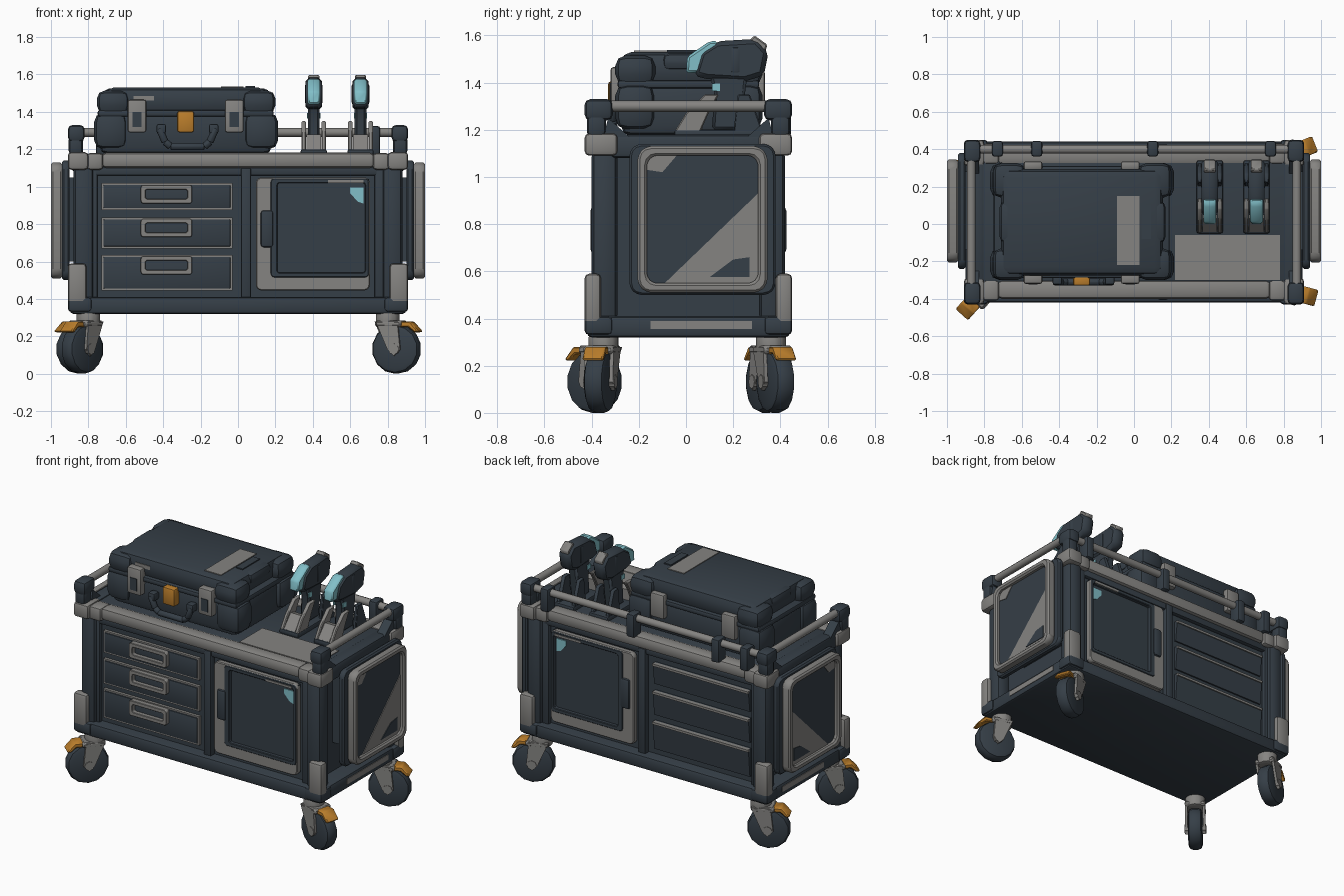
import bpy, bmesh, math
from mathutils import Matrix, Vector

cube = bpy.data.objects.get("Cube")
if cube:
    bpy.data.objects.remove(cube, do_unlink=True)


def material(name, rgb):
    m = bpy.data.materials.new(name)
    m.use_nodes = True
    m.diffuse_color = (*rgb, 1)
    m.node_tree.nodes["Principled BSDF"].inputs["Base Color"].default_value = (*rgb, 1)
    return m


DARK = material("dark slate", (.036, .049, .063))
GREY = material("worn grey", (.235, .23, .22))
ORANGE = material("orange", (.5, .21, .025))
CYAN = material("cyan", (.22, .52, .58))
MID_Y = .01
made = []


def finish(name, bm, mat, bevel=0, segs=2, matrix=None):
    bmesh.ops.recalc_face_normals(bm, faces=bm.faces[:])
    if bevel:
        sharp = [e for e in bm.edges if len(e.link_faces) == 2 and e.calc_face_angle() > .5]
        bmesh.ops.bevel(bm, geom=sharp, offset=bevel, segments=segs, profile=.5,
                        affect='EDGES', clamp_overlap=True)
    if matrix:
        bm.transform(matrix)
    me = bpy.data.meshes.new(name)
    bm.to_mesh(me)
    bm.free()
    me.materials.append(mat)
    ob = bpy.data.objects.new(name, me)
    bpy.context.collection.objects.link(ob)
    made.append(ob)
    return ob


def box(name, x, y, z, mat, bevel=0, segs=2, matrix=None):
    bm = bmesh.new()
    bmesh.ops.create_cube(bm, size=1)
    for v in bm.verts:
        v.co = [(r[0] + r[1]) / 2 + c * (r[1] - r[0]) for r, c in zip((x, y, z), v.co)]
    return finish(name, bm, mat, bevel, segs, matrix)


def place(axis, a, b, w):
    return {'x': (w, a, b), 'y': (a, w, b), 'z': (a, b, w)}[axis]


def prism(name, axis, pts, w, mat, bevel=0, matrix=None):
    bm = bmesh.new()
    lo, hi = [[bm.verts.new(place(axis, *p, k)) for p in pts] for k in w]
    bm.faces.new(lo)
    bm.faces.new(hi)
    for i in range(len(pts)):
        j = (i + 1) % len(pts)
        bm.faces.new((lo[i], lo[j], hi[j], hi[i]))
    return finish(name, bm, mat, bevel, 1, matrix)


def rounded(u, v, r, n=4):
    pts = []
    for k, (a, b) in enumerate(((1, 1), (0, 1), (0, 0), (1, 0))):
        for i in range(n):
            t = math.pi / 2 * (k + i / (n - 1))
            pts.append((u[a] + r * (math.cos(t) + 1 - 2 * a), v[b] + r * (math.sin(t) + 1 - 2 * b)))
    return pts


def ring(name, axis, outer, inner, r, w, mat, bevel=0):
    bm = bmesh.new()
    loops = [[bm.verts.new(place(axis, *p, k)) for p in rounded(*rect, rad)]
             for rect, rad, k in ((outer, r, w[0]), (outer, r, w[1]),
                                  (inner, r * .7, w[1]), (inner, r * .7, w[0]))]
    for a, b in zip(loops, loops[1:] + loops[:1]):
        for i in range(len(a)):
            j = (i + 1) % len(a)
            bm.faces.new((a[i], a[j], b[j], b[i]))
    return finish(name, bm, mat, bevel, 1)


def tube(name, a, b, r, mat, sides=10, bevel=0, matrix=None):
    a, b = Vector(a), Vector(b)
    bm = bmesh.new()
    bmesh.ops.create_cone(bm, cap_ends=True, segments=sides, radius1=r, radius2=r, depth=(b - a).length)
    bm.transform(Matrix.Translation((a + b) / 2) @ (b - a).to_track_quat('Z', 'Y').to_matrix().to_4x4())
    return finish(name, bm, mat, bevel, 2, matrix)


def mirror(ob, axis, name):
    bm = bmesh.new()
    bm.from_mesh(ob.data)
    for v in bm.verts:
        if axis == 'x':
            v.co.x = -v.co.x
        else:
            v.co.y = 2 * MID_Y - v.co.y
    return finish(name, bm, ob.data.materials[0])


# Cabinet core, base and worktop
box("cabinet_core", (-.79, .79), (-.345, .365), (.33, 1.15), DARK)
box("base_tray", (-.9, .9), (-.42, .44), (.32, .41), DARK, .02)
box("worktop", (-.87, .87), (-.38, .4), (1.09, 1.17), DARK, .02)
box("worktop_worn_patch", (.22, .78), (-.3, -.06), (1.168, 1.174), GREY)
for s, side in ((1, "left"), (-1, "right")):
    box(side + "_base_scuff", sorted((s * .899, s * .904)), (-.15, .28), (.355, .39), GREY)

# Corner posts with brackets, caps and handle uprights
for part in (
    box("front_post", (.77, .88), (-.4, -.29), (.38, 1.12), DARK, .035),
    box("front_foot_bracket", (.81, .91), (-.43, -.36), (.37, .59), GREY, .02),
    box("front_foot_block", (.78, .91), (-.43, -.31), (.33, .41), DARK, .02),
    box("front_top_block", (.8, .91), (-.43, -.29), (1.09, 1.185), GREY, .02),
    box("front_top_clamp", (.72, .81), (-.41, -.3), (1.09, 1.18), GREY, .02),
    box("front_handle_upright", (.83, .905), (-.42, -.34), (1.17, 1.27), DARK, .02),
    box("front_handle_knuckle", (.82, .91), (-.43, -.31), (1.24, 1.33), DARK, .025),
    prism("front_handle_brace", 'x', ((-.35, 1.17), (-.24, 1.17), (-.33, 1.25)), (.83, .89), DARK),
):
    back = mirror(part, 'y', part.name.replace("front", "back"))
    for p in (part, back):
        mirror(p, 'x', "right_" + p.name)

# Edge bars and rails
bar = box("front_edge_bar", (-.73, .73), (-.4, -.3), (1.1, 1.182), GREY, .025)
mirror(bar, 'y', "back_edge_bar")
tube("back_rail", (-.84, .4, 1.29), (.84, .4, 1.29), .024, GREY)
for x in (-.73, -.52, .1, .73):
    box("rail_clamp", (x - .03, x + .03), (.36, .445), (1.17, 1.325), DARK, .015)
for s in (1, -1):
    tube("side_rail", (s * .87, -.34, 1.3), (s * .87, .36, 1.3), .024, GREY)
    box("side_top_beam", sorted((s * .8, s * .89)), (-.32, .34), (1.08, 1.18), DARK, .02)

# Face frame, on front and back
for part in (
    box("front_frame_side", (-.79, -.75), (-.375, -.34), (.4, 1.1), DARK, .01),
    box("front_frame_edge", (.73, .79), (-.375, -.34), (.4, 1.1), DARK, .01),
    box("front_divider", (.015, .07), (-.385, -.34), (.4, 1.1), DARK, .01),
    box("front_header", (-.77, .77), (-.375, -.34), (1.06, 1.11), DARK, .01),
):
    mirror(part, 'y', part.name.replace("front", "back"))

# Drawers: handles at the front, plain panels with ledges at the back
for z0, z1 in ((.445, .635), (.67, .835), (.875, 1.02)):
    box("drawer_edge", (-.73, -.03), (-.364, -.34), (z0, z1), GREY)
    box("drawer_face", (-.72, -.04), (-.372, -.35), (z0 + .01, z1 - .01), DARK, .006)
    hz = z1 - .105 if z1 < 1 else z1 - .11
    ring("drawer_handle", 'y', ((-.52, -.245), (hz, hz + .1)), ((-.495, -.27), (hz + .025, hz + .075)),
         .015, (-.4, -.365), GREY, .006)
    prism("back_drawer", 'x', ((.36, z0), (.375, z0), (.39, z1 - .015), (.36, z1)), (-.73, -.03), DARK)
    box("back_drawer_ledge", (-.73, -.03), (.365, .397), (z1 - .02, z1 - .005), GREY)

# Cupboard doors, front and back
for part in (
    box("front_door_panel", (.12, .7), (-.37, -.34), (.46, 1.04), DARK),
    ring("front_door_frame", 'y', ((.095, .705), (.445, 1.05)), ((.195, .69), (.53, 1.035)),
         .03, (-.39, -.35), GREY, .01),
    ring("front_door_rim", 'y', ((.175, .7), (.515, 1.045)), ((.21, .68), (.54, 1.02)),
         .02, (-.395, -.36), DARK, .006),
    box("front_door_grip", (.12, .19), (-.405, -.37), (.675, .875), DARK, .02),
    box("front_door_scuff", (.48, .67), (-.399, -.39), (1.02, 1.035), GREY),
    prism("front_door_label", 'y', ((.6, .995), (.67, .995), (.67, .91), (.64, .92), (.6, .965)),
          (-.376, -.369), CYAN),
):
    mirror(part, 'y', part.name.replace("front", "back"))

# Framed side panels
for part in (
    box("left_panel_mount", (.78, .94), (-.14, .28), (.6, 1.05), DARK),
    ring("left_panel_back_frame", 'x', ((-.24, .38), (.5, 1.14)), ((-.16, .3), (.58, 1.06)), .05,
         (.9, .94), DARK, .01),
    prism("left_panel_core", 'x', rounded((-.19, .33), (.52, 1.12), .05), (.93, .972), DARK),
    ring("left_panel_frame", 'x', ((-.205, .345), (.51, 1.13)), ((-.165, .305), (.55, 1.09)), .055,
         (.94, 1), GREY, .012),
    prism("left_panel_worn_half", 'x', ((-.09, .55), (.305, .55), (.305, .93)), (.97, .976), GREY),
    prism("left_panel_notch", 'x', ((.1, .575), (.27, .575), (.27, .66), (.2, .65)), (.972, .98), DARK),
    prism("left_panel_corner_scuff", 'x', ((-.165, 1.09), (-.04, 1.09), (-.1, 1.02), (-.165, 1.03)),
          (.97, .976), GREY),
):
    mirror(part, 'x', part.name.replace("left", "right"))


# Swivel casters, each turned its own way
def caster(x, y, yaw):
    m = Matrix.Translation((x, y, 0)) @ Matrix.Rotation(math.radians(yaw), 4, 'Z')
    tube("caster_swivel", (0, 0, .25), (0, 0, .33), .065, GREY, 12, .01, m)
    tube("caster_wheel", (.05, -.045, .132), (.05, .045, .132), .132, DARK, 14, .028, m)
    tube("caster_axle", (.05, -.068, .132), (.05, .068, .132), .03, GREY, 8, 0, m)
    box("caster_bridge", (-.05, .09), (-.065, .065), (.25, .285), GREY, .01, 1, m)
    for s in (-1, 1):
        prism("caster_fork", 'y', ((-.05, .28), (.07, .28), (.085, .13), (.05, .095), (.015, .13)),
              (s * .048, s * .064), GREY, 0, m)
    prism("caster_brake", 'y', ((.075, .28), (.135, .28), (.185, .225), (.16, .22), (.125, .25), (.075, .25)),
          (-.045, .045), ORANGE, .006, m)


for spot in ((-.8, -.35, 228), (.8, -.35, -15), (.8, .36, 22), (-.8, .36, 205)):
    caster(*spot)

# Carry case: tub, lid, corner bumpers
box("case_tub", (-.74, .18), (-.275, .3), (1.175, 1.395), DARK, .04)
box("case_seam", (-.75, .19), (-.29, .31), (1.375, 1.41), DARK, .012)
box("case_lid", (-.71, .155), (-.275, .295), (1.39, 1.53), DARK, .045)
for x in ((-.77, -.59), (.03, .215)):
    for y in ((-.3, -.13), (.14, .325)):
        box("case_corner", x, y, (1.2, 1.395), DARK, .05)
        box("case_lid_corner", [c * .97 - .008 for c in x], y, (1.39, 1.515), DARK, .045)
    box("case_lid_band", [c * .9 - .025 for c in x], (-.1, .12), (1.45, 1.525), DARK, .03)
box("case_lid_scuff", (-.09, .03), (-.22, .15), (1.528, 1.535), GREY)
box("case_lid_recess", (.04, .09), (-.08, .1), (1.53, 1.537), DARK)
box("case_lid_front_scuff", (-.56, -.45), (-.279, -.27), (1.46, 1.485), GREY)

# Case latches and handle
for x in (-.54, -.02):
    box("case_latch", (x - .05, x + .05), (-.32, -.26), (1.29, 1.465), GREY, .012)
    box("case_latch_slot", (x - .025, x + .025), (-.324, -.31), (1.32, 1.4), DARK)
    box("case_rear_latch", (x - .05, x + .05), (.29, .335), (1.29, 1.45), GREY, .012)
box("case_centre_latch", (-.325, -.235), (-.33, -.27), (1.29, 1.405), ORANGE, .012)
grip = [(-.42, 1.31), (-.39, 1.24), (-.36, 1.215), (-.18, 1.215), (-.15, 1.24), (-.12, 1.31)]
for a, b in zip(grip, grip[1:]):
    tube("case_handle", (a[0], -.31, a[1]), (b[0], -.31, b[1]), .02, DARK, 8, .004)
for x in (-.41, -.13):
    box("case_handle_pivot", (x - .025, x + .025), (-.325, -.27), (1.285, 1.335), DARK, .01)

# Hand tools standing in cradles
head = ((.03, 1.43), (.06, 1.53), (.13, 1.575), (.3, 1.585), (.35, 1.53), (.33, 1.43), (.25, 1.405), (.09, 1.415))
lens = ((0, 1.44), (.005, 1.51), (.1, 1.575), (.135, 1.575), (.13, 1.5), (.06, 1.44))
for x in (.405, .655):
    def span(half):
        return (x - half, x + half)
    box("cradle_base", span(.07), (-.05, .34), (1.165, 1.2), DARK, .01)
    prism("cradle_ramp", 'x', ((-.05, 1.19), (.07, 1.19), (.07, 1.27), (.03, 1.28)), span(.04), GREY)
    for s in (-1, 1):
        w = sorted((x + s * .042, x + s * .066))
        prism("cradle_cheek", 'x', ((-.05, 1.19), (.06, 1.19), (.1, 1.28), (.14, 1.35), (.08, 1.35), (0, 1.27)),
              w, GREY, .005)
        prism("cradle_rear_cheek", 'x', ((.2, 1.18), (.33, 1.18), (.27, 1.35), (.22, 1.35)), w, DARK, .005)
        box("tool_button", sorted((x + s * .03, x + s * .036)), (.11, .145), (1.365, 1.395), CYAN)
    prism("tool_grip", 'x', ((.11, 1.2), (.23, 1.2), (.26, 1.43), (.1, 1.43), (.12, 1.36)), span(.032), DARK, .012)
    prism("tool_head", 'x', head, span(.043), DARK, .02)
    prism("tool_lens", 'x', lens, span(.034), CYAN, .01)
    box("tool_side_band", span(.047), (.19, .23), (1.44, 1.55), DARK, .01)
    prism("tool_rear_cap", 'x', ((.27, 1.58), (.29, 1.6), (.345, 1.56), (.335, 1.53)), span(.03), GREY, .006)

# Smooth shading with sharp creases kept
bpy.ops.object.select_all(action='DESELECT')
for ob in made:
    ob.select_set(True)
bpy.context.view_layer.objects.active = made[0]
bpy.ops.object.shade_smooth_by_angle(angle=math.radians(38))
